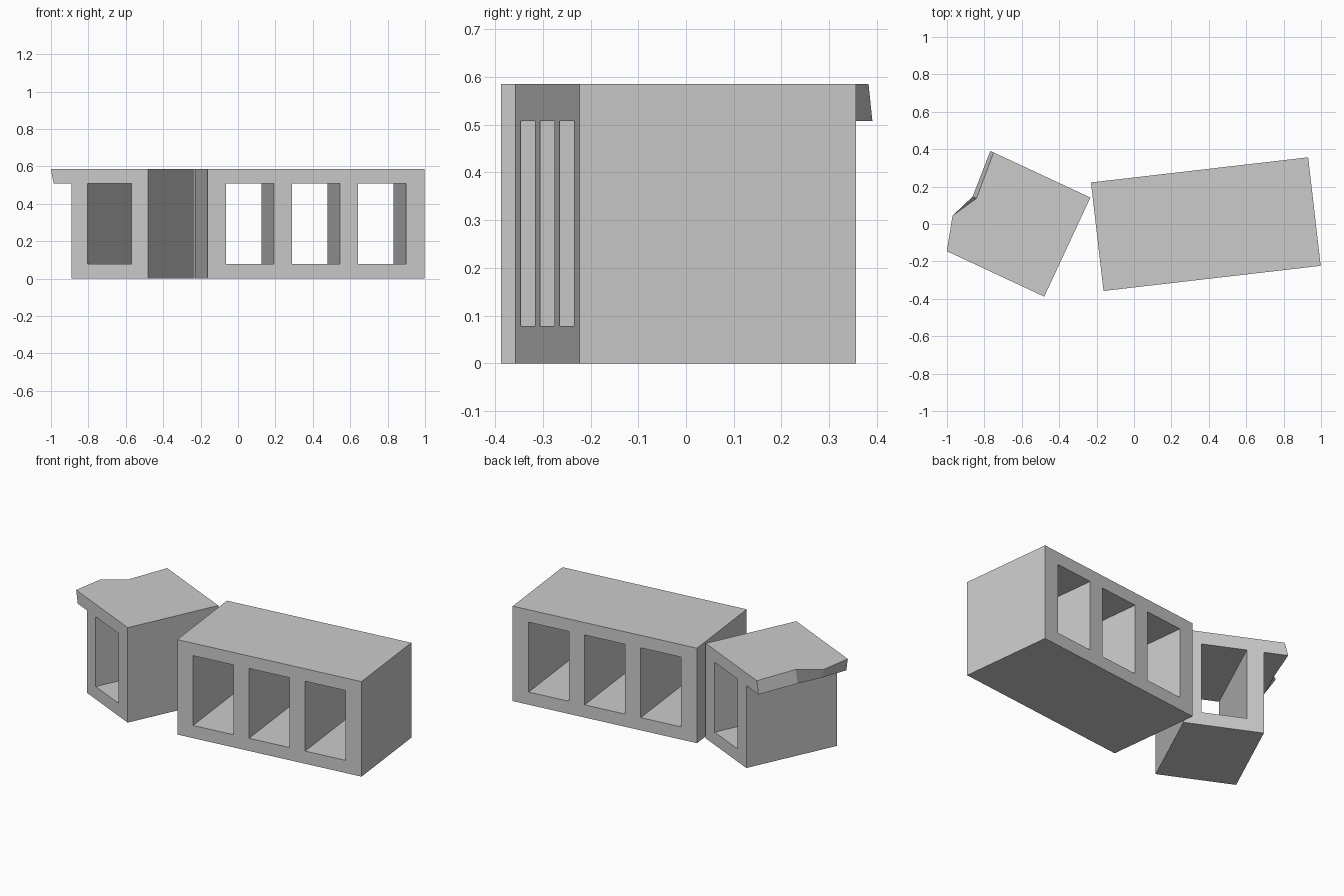
import bpy, bmesh
from math import radians
from mathutils import Vector

if "Cube" in bpy.data.objects:
    bpy.data.objects.remove(bpy.data.objects["Cube"])

H, DEPTH = 0.585, 0.584          # block height and depth
Z0, Z1 = 0.078, 0.508            # cell floor and ceiling
END, CELL, WEB = 0.10, 0.257, 0.0985


def cell_loop(x):
    """Rectangular cell opening starting at x."""
    return [(x, Z0), (x + CELL, Z0), (x + CELL, Z1), (x, Z1)]


def extrude_profile(loops):
    """Fill x/z loops (outer first, then holes) and extrude along y."""
    bm = bmesh.new()
    edges = []
    for loop in loops:
        vs = [bm.verts.new((x, 0, z)) for x, z in loop]
        edges += [bm.edges.new((vs[i - 1], vs[i])) for i in range(len(vs))]
    bmesh.ops.triangle_fill(bm, edges=edges, use_beauty=True, normal=(0, -1, 0))
    res = bmesh.ops.extrude_face_region(bm, geom=bm.faces[:], use_keep_orig=True)
    moved = [g for g in res["geom"] if isinstance(g, bmesh.types.BMVert)]
    bmesh.ops.translate(bm, verts=moved, vec=(0, DEPTH, 0))
    return bm


def finish(bm, name, loc, angle):
    bmesh.ops.recalc_face_normals(bm, faces=bm.faces[:])
    me = bpy.data.meshes.new(name)
    bm.to_mesh(me)
    bm.free()
    ob = bpy.data.objects.new(name, me)
    bpy.context.collection.objects.link(ob)
    ob.location = loc
    ob.rotation_euler.z = radians(angle)
    return ob


# Whole block: three cells running front to back
L = 1.169
outer = [(0, 0), (L, 0), (L, H), (0, H)]
cells = [cell_loop(END + i * (CELL + WEB)) for i in range(3)]
finish(extrude_profile([outer] + cells), "whole_block", (-0.163, -0.358, 0), 6.6)

# Broken block: one cell plus an overhanging broken top lip on the left
wall, lip = -0.453, -0.60
outer = [(0, 0), (0, H), (lip, H), (lip, Z1), (wall, Z1), (wall, 0)]
bm = extrude_profile([outer, cell_loop(-END - CELL)])

# Jagged break: (x, y) of the lip end at each depth station
stations = [0, 0.185, 0.322, DEPTH]
top = [(-0.575, 0), (-0.627, 0.185), (-0.55, 0.322), (-0.571, DEPTH)]
bottom = [(-0.558, 0), (-0.575, 0.17), (-0.573, 0.322), (-0.59, DEPTH)]
for y in stations[1:3]:
    lip_faces = [f for f in bm.faces
                 if abs(f.normal.y) < 0.5 and min(v.co.x for v in f.verts) < lip + 1e-4]
    geom = lip_faces + list({e for f in lip_faces for e in f.edges}) \
        + list({v for f in lip_faces for v in f.verts})
    bmesh.ops.bisect_plane(bm, geom=geom, dist=1e-5,
                           plane_co=Vector((0, y, 0)), plane_no=Vector((0, 1, 0)))
    bm.normal_update()
for v in [v for v in bm.verts if v.co.x < lip + 1e-4]:
    i = min(range(4), key=lambda k: abs(stations[k] - v.co.y))
    v.co.x, v.co.y = (top if v.co.z > 0.55 else bottom)[i]
bmesh.ops.triangulate(bm, faces=[f for f in bm.faces if len(f.verts) > 4])
finish(bm, "broken_block", (-0.48, -0.388, 0), -25)
